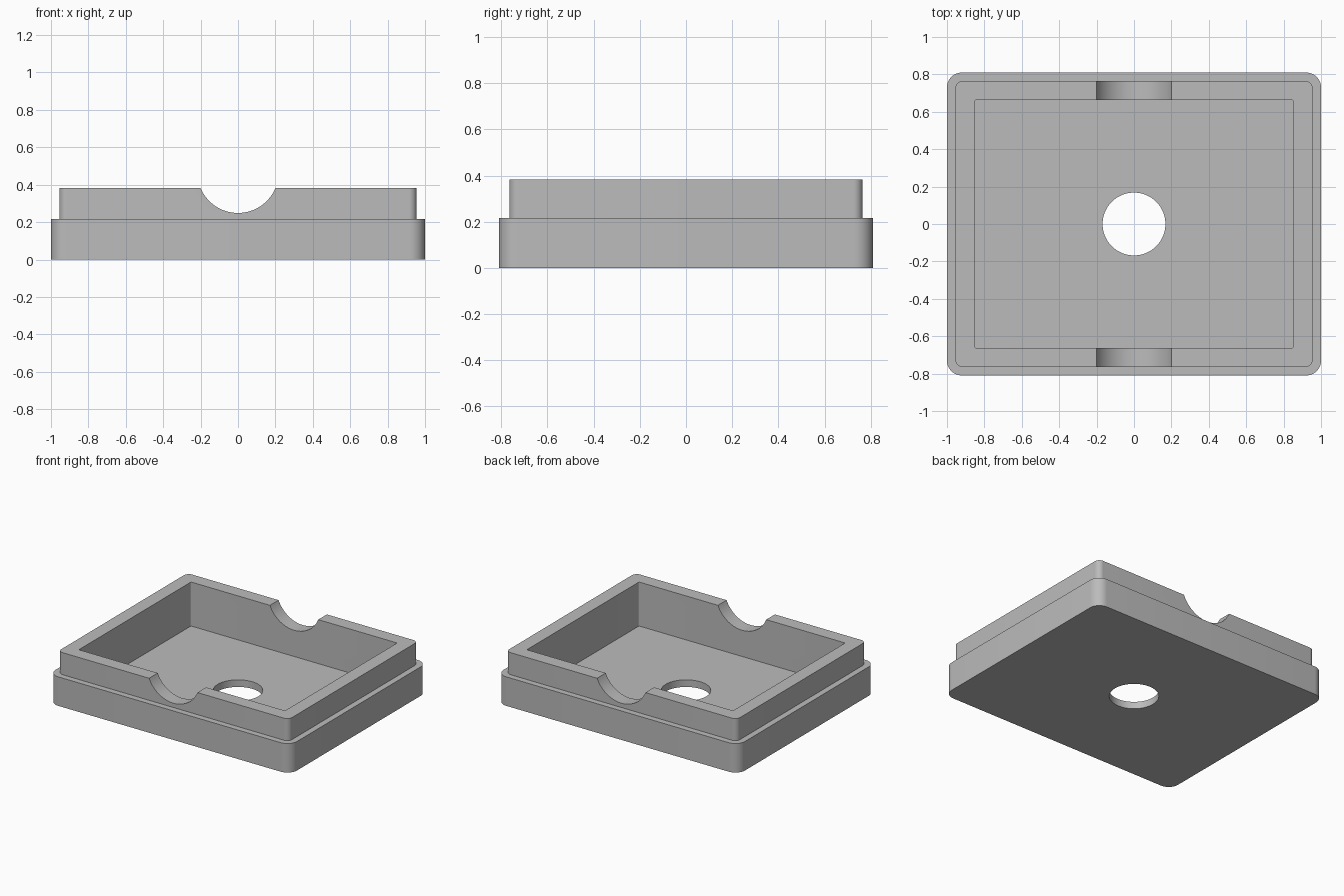
import bpy, bmesh
from math import pi, sin, cos, radians
from mathutils import Vector

if "Cube" in bpy.data.objects:
    bpy.data.objects.remove(bpy.data.objects["Cube"], do_unlink=True)

HEIGHT, STEP, FLOOR = 0.382, 0.217, 0.053
CORNER_STEPS = 10

grey = bpy.data.materials.new("plain grey")
grey.use_nodes = True
grey.diffuse_color = (0.5, 0.5, 0.5, 1)
grey.node_tree.nodes["Principled BSDF"].inputs["Base Color"].default_value = (0.5, 0.5, 0.5, 1)


def rounded_ring(bm, half_x, half_y, radius, z):
    """Counter-clockwise loop of vertices around a rounded rectangle."""
    ring = []
    for quarter, (sx, sy) in enumerate([(1, 1), (-1, 1), (-1, -1), (1, -1)]):
        centre = Vector((sx * (half_x - radius), sy * (half_y - radius), z))
        for i in range(CORNER_STEPS + 1):
            a = (quarter + i / CORNER_STEPS) * pi / 2
            ring.append(bm.verts.new(centre + radius * Vector((cos(a), sin(a), 0))))
    return ring


# Tray: stepped outer wall, narrow lip and open cavity as stacked rings
bm = bmesh.new()
rings = [rounded_ring(bm, *r) for r in (
    (1.0, 0.81, 0.08, 0),
    (1.0, 0.81, 0.08, STEP),
    (0.955, 0.765, 0.04, STEP),
    (0.955, 0.765, 0.04, HEIGHT),
    (0.853, 0.663, 0.01, HEIGHT),
    (0.853, 0.663, 0.01, FLOOR),
)]
for low, high in zip(rings, rings[1:]):
    for i in range(len(low)):
        j = (i + 1) % len(low)
        bm.faces.new((low[i], low[j], high[j], high[i]))
bm.faces.new(rings[0][::-1])
bm.faces.new(rings[-1])
bmesh.ops.recalc_face_normals(bm, faces=bm.faces)
mesh = bpy.data.meshes.new("tray")
bm.to_mesh(mesh)
bm.free()
mesh.materials.append(grey)
tray = bpy.data.objects.new("tray", mesh)
bpy.context.collection.objects.link(tray)


def cut_cylinder(name, radius, depth, location, rotation=(0, 0, 0)):
    """Cut a round opening out of the tray."""
    bpy.ops.mesh.primitive_cylinder_add(vertices=96, radius=radius, depth=depth,
                                        location=location, rotation=rotation)
    cutter = bpy.context.object
    cutter.name = name
    cutter.hide_render = True
    cutter.data.materials.append(grey)
    mod = tray.modifiers.new(name, "BOOLEAN")
    mod.operation, mod.solver, mod.object = "DIFFERENCE", "EXACT", cutter
    bpy.context.view_layer.objects.active = tray
    bpy.ops.object.modifier_apply(modifier=name)
    bpy.data.objects.remove(cutter, do_unlink=True)


# Finger notches through both long walls, and the hole in the floor
cut_cylinder("finger_notches", 0.217, 2, (0, 0, 0.466), (pi / 2, 0, 0))
cut_cylinder("floor_hole", 0.168, 0.3, (0, 0, 0))

bpy.ops.object.select_all(action="DESELECT")
tray.select_set(True)
bpy.context.view_layer.objects.active = tray
bpy.ops.object.shade_smooth_by_angle(angle=radians(30))
